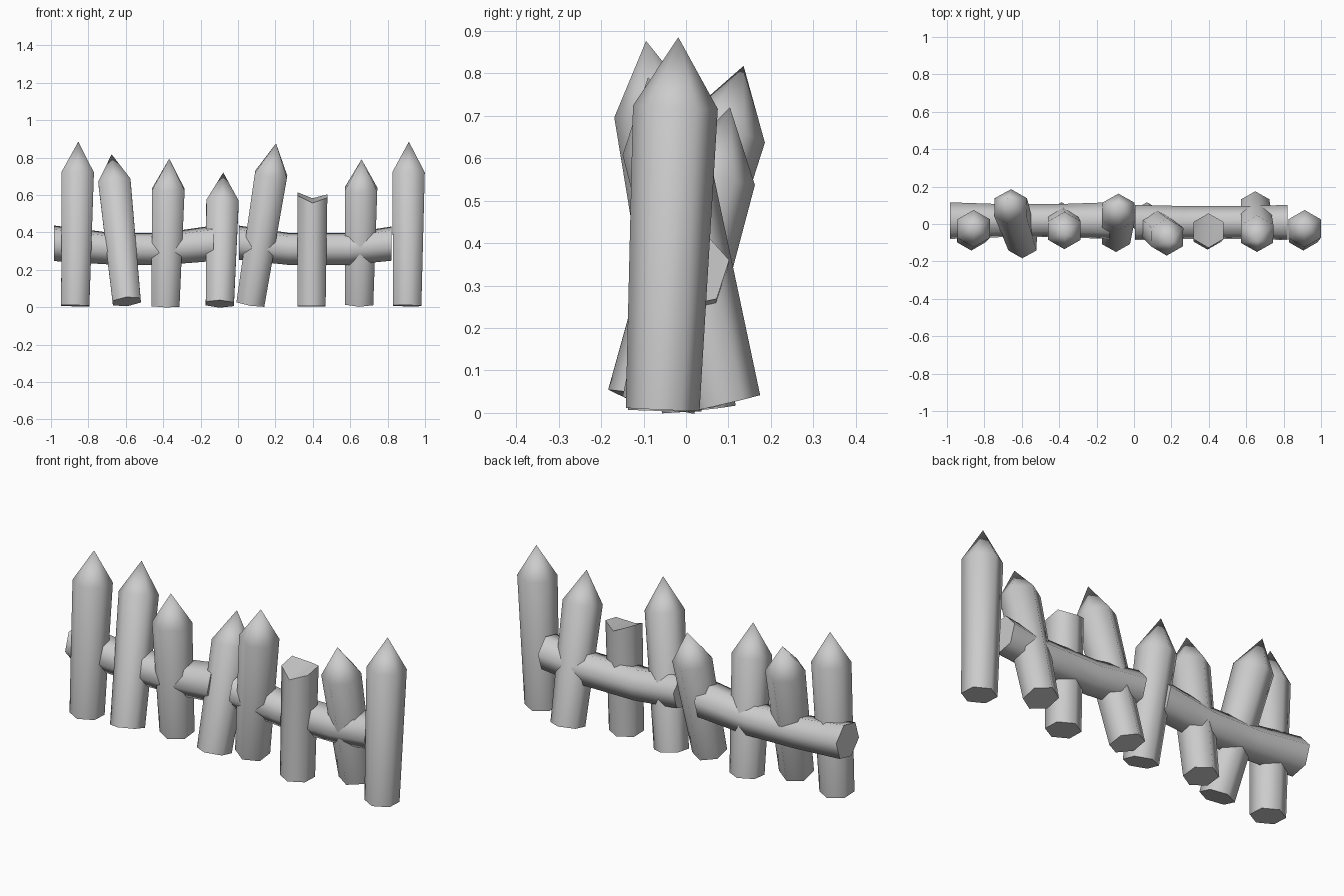
import bpy, bmesh, math
from mathutils import Vector

if "Cube" in bpy.data.objects:
    bpy.data.objects.remove(bpy.data.objects["Cube"])

wood = bpy.data.materials.new("weathered_grey")
wood.use_nodes = True
GREY = (0.6, 0.6, 0.6, 1)
wood.diffuse_color = GREY
wood.node_tree.nodes["Principled BSDF"].inputs["Base Color"].default_value = GREY


def ring(bm, centre, axis, side, radius, turn=0):
    """Six-sided loop of vertices around an axis; the first points to side."""
    axis = Vector(axis).normalized()
    u = Vector(side)
    u = (u - axis * u.dot(axis)).normalized()
    v = axis.cross(u)
    angles = [turn + i * math.pi / 3 for i in range(6)]
    return [bm.verts.new(Vector(centre) + radius * (u * math.cos(a) + v * math.sin(a)))
            for a in angles]


def bridge(bm, low, high):
    for i in range(6):
        j = (i + 1) % 6
        bm.faces.new((low[i], low[j], high[j], high[i]))


def finish(bm, name):
    bmesh.ops.recalc_face_normals(bm, faces=bm.faces)
    mesh = bpy.data.meshes.new(name)
    bm.to_mesh(mesh)
    bm.free()
    mesh.materials.append(wood)
    ob = bpy.data.objects.new(name, mesh)
    bpy.context.collection.objects.link(ob)
    bpy.ops.object.select_all(action='DESELECT')
    ob.select_set(True)
    bpy.context.view_layer.objects.active = ob
    bpy.ops.object.shade_smooth_by_angle(angle=math.radians(65))


def stake(name, base, shoulder, tip=0.165):
    """Tapered stake with a sharpened point, or a split top when tip is 0."""
    bm = bmesh.new()
    base, shoulder = Vector(base), Vector(shoulder)
    axis = (shoulder - base).normalized()
    low = ring(bm, base, axis, (0, 1, 0), 0.087)
    high = ring(bm, shoulder, axis, (0, 1, 0), 0.1 if tip else 0.092)
    bm.faces.new(low)
    bridge(bm, low, high)
    if tip:
        apex = bm.verts.new(shoulder + axis * tip)
        for i in range(6):
            bm.faces.new((high[i], high[(i + 1) % 6], apex))
    else:
        # V-shaped break running front to back
        for v, drop in zip(high, (0.03, 0, 0.02, 0.06, 0.03, 0.01)):
            v.co.z -= drop
        for side in (high[:4], high[3:] + high[:1]):
            bm.faces.new(side[:3])
            bm.faces.new((side[0], side[2], side[3]))
    finish(bm, name)


def rail(name, y, stations):
    """Sagging log through the stakes; stations are (x, z, radius)."""
    bm = bmesh.new()
    loops = [ring(bm, (x, y, z), (1, 0, 0), (0, 1, 0), r, math.radians(12))
             for x, z, r in stations]
    for a, b in zip(loops, loops[1:]):
        bridge(bm, a, b)
    bm.faces.new(loops[0])
    bm.faces.new(loops[-1])
    finish(bm, name)


# Stakes, from the model's right to its left
stake("right_end_stake", (-0.87, -0.055, 0.008), (-0.857, -0.025, 0.72))
stake("back_leaning_stake", (-0.595, -0.1, 0.03), (-0.66, 0.09, 0.665), 0.16)
stake("right_middle_stake", (-0.388, 0.03, 0.008), (-0.372, -0.035, 0.63))
stake("short_stake", (-0.097, -0.065, 0.018), (-0.083, 0.065, 0.56))
stake("side_leaning_stake", (0.067, 0.03, 0.02), (0.177, -0.07, 0.71), 0.17)
stake("broken_stake", (0.393, -0.05, 0.005), (0.398, -0.035, 0.615), 0)
stake("front_leaning_stake", (0.648, 0.09, 0.022), (0.658, -0.052, 0.63))
stake("left_end_stake", (0.905, -0.055, 0.008), (0.912, -0.025, 0.72))

# Rails
rail("right_rail", 0.018, ((-0.985, 0.342, 0.1), (-0.7, 0.315, 0.09),
                           (-0.42, 0.31, 0.09), (-0.13, 0.342, 0.1)))
rail("left_rail", 0.008, ((0.005, 0.345, 0.096), (0.27, 0.312, 0.09),
                          (0.6, 0.312, 0.09), (0.82, 0.34, 0.096)))
